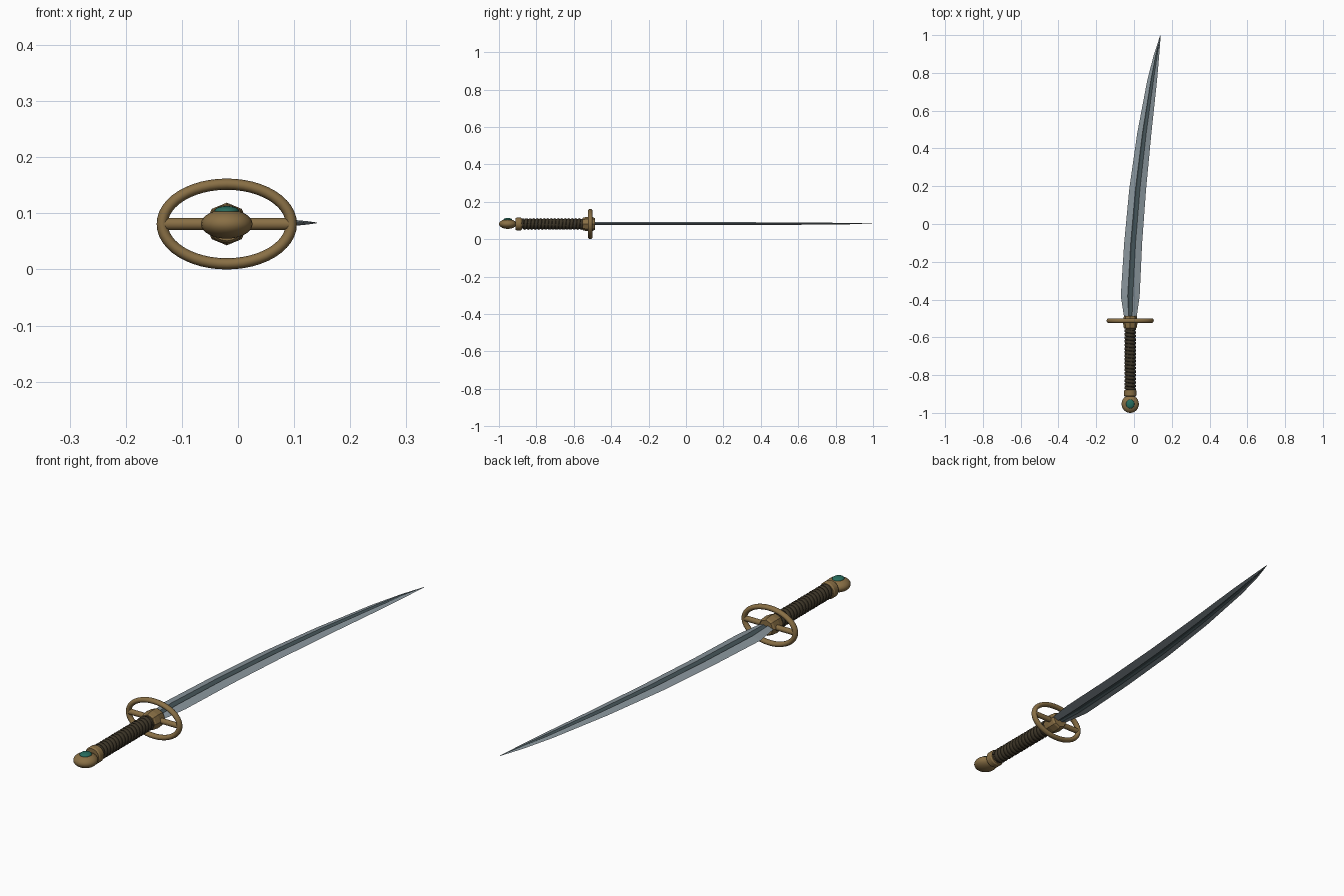
import bpy, bmesh, math
from mathutils import Vector, Matrix

if "Cube" in bpy.data.objects:
    bpy.data.objects.remove(bpy.data.objects["Cube"])

CX, CZ = -0.02, 0.081   # axis of the hilt


def mat(name, r, g, b):
    m = bpy.data.materials.new(name)
    m.diffuse_color = (r, g, b, 1)
    m.use_nodes = True
    m.node_tree.nodes["Principled BSDF"].inputs["Base Color"].default_value = m.diffuse_color
    return m


BRASS = mat("brass", 0.25, 0.16, 0.06)
LEATHER = mat("leather", 0.045, 0.035, 0.02)
STEEL = mat("steel", 0.25, 0.30, 0.33)
DARK = mat("dark_steel", 0.06, 0.09, 0.10)
GREEN = mat("green_gem", 0.02, 0.15, 0.11)


def finish(name, bm, *mats, smooth=None):
    bmesh.ops.recalc_face_normals(bm, faces=bm.faces)
    me = bpy.data.meshes.new(name)
    bm.to_mesh(me)
    bm.free()
    ob = bpy.data.objects.new(name, me)
    bpy.context.collection.objects.link(ob)
    for m in mats:
        me.materials.append(m)
    if smooth:
        bpy.ops.object.select_all(action='DESELECT')
        ob.select_set(True)
        bpy.context.view_layer.objects.active = ob
        bpy.ops.object.shade_smooth_by_angle(angle=math.radians(smooth))
    return ob


def skin(bm, rings, closed=False, caps=True):
    """Join rings of points into a tube."""
    vs = [[bm.verts.new(p) for p in r] for r in rings]
    n = len(vs[0])
    pairs = list(zip(vs, vs[1:])) + ([(vs[-1], vs[0])] if closed else [])
    for a, b in pairs:
        for i in range(n):
            j = (i + 1) % n
            bm.faces.new((a[i], a[j], b[j], b[i]))
    if caps and not closed:
        bm.faces.new(vs[0])
        bm.faces.new(vs[-1])


def lathe(name, profile, sides, m, smooth=None):
    """Turn (y, radius) points around the hilt axis."""
    bm = bmesh.new()
    rings = []
    for y, r in profile:
        rings.append([(CX + r * math.sin(2 * math.pi * i / sides), y,
                       CZ + r * math.cos(2 * math.pi * i / sides)) for i in range(sides)])
    skin(bm, rings)
    return finish(name, bm, m, smooth=smooth)


def ellipsoid(name, centre, size, m):
    bm = bmesh.new()
    bmesh.ops.create_uvsphere(bm, u_segments=24, v_segments=14, radius=1,
                              matrix=Matrix.LocRotScale(Vector(centre), None, Vector(size)))
    return finish(name, bm, m, smooth=60)


# blade: y, left edge x, right edge x, half thickness
stations = [(-0.51, -0.050, 0.012, 0.0085), (-0.38, -0.070, 0.030, 0.0085),
            (-0.10, -0.052, 0.043, 0.0085), (0.185, -0.025, 0.064, 0.0080),
            (0.48, 0.017, 0.092, 0.0070), (0.76, 0.070, 0.122, 0.0050),
            (0.90, 0.106, 0.134, 0.0030), (0.998, 0.1385, 0.1415, 0.0006)]
half = [(-1, 0), (-0.27, 1), (-0.10, 0.5), (0.10, 0.5), (0.27, 1)]
section = half + [(-u, -t) for u, t in half]
bm = bmesh.new()
skin(bm, [[((l + r) / 2 + u * (r - l) / 2, y, CZ + 0.002 + t * h) for u, t in section]
          for y, l, r, h in stations])
n = len(section)
bm.faces.ensure_lookup_table()
for k in range((len(stations) - 1) * n):
    if k % 5 in (1, 2, 3):          # fuller strips on both sides
        bm.faces[k].material_index = 1
finish("blade", bm, STEEL, DARK)

# guard: oval ring and crossbar
bm = bmesh.new()
rings = []
for i in range(48):
    a = 2 * math.pi * i / 48
    c = Vector((CX + 0.115 * math.cos(a), -0.512, CZ + 0.071 * math.sin(a)))
    out = Vector((math.cos(a) / 0.115, 0, math.sin(a) / 0.071)).normalized()
    rings.append([c + 0.01 * math.cos(b) * out + Vector((0, 0.012 * math.sin(b), 0))
                  for b in (2 * math.pi * j / 12 for j in range(12))])
skin(bm, rings, closed=True)
finish("guard_ring", bm, BRASS, smooth=60)

bm = bmesh.new()
bmesh.ops.create_cone(bm, cap_ends=True, segments=16, radius1=0.011, radius2=0.011, depth=0.23,
                      matrix=Matrix.Translation((CX, -0.512, CZ)) @ Matrix.Rotation(math.pi / 2, 4, 'Y'))
finish("guard_crossbar", bm, BRASS, smooth=40)

# collars at each end of the grip
lathe("guard_collar", [(-0.553, 0.031), (-0.548, 0.035), (-0.525, 0.038), (-0.495, 0.036),
                       (-0.487, 0.031)], 8, BRASS)
lathe("pommel_collar", [(-0.912, 0.030), (-0.906, 0.034), (-0.884, 0.034), (-0.878, 0.030)],
      20, BRASS, 30)

# wrapped grip: core plus a spiral cord
lathe("grip_core", [(-0.89, 0.025), (-0.72, 0.027), (-0.54, 0.026)], 20, LEATHER, 40)
bm = bmesh.new()
turns, steps, y0, y1 = 17, 20, -0.876, -0.556
rings = []
for i in range(turns * steps + 1):
    a = 2 * math.pi * i / steps
    y = y0 + (y1 - y0) * i / (turns * steps)
    out = Vector((math.cos(a), 0, math.sin(a)))
    c = Vector((CX, y, CZ)) + 0.0245 * out
    rings.append([c + 0.0065 * math.cos(b) * out + Vector((0, 0.009 * math.sin(b), 0))
                  for b in (2 * math.pi * j / 8 for j in range(8))])
skin(bm, rings)
finish("grip_wrap", bm, LEATHER, smooth=60)

# pommel with inset gem
ellipsoid("pommel", (CX, -0.953, CZ), (0.046, 0.047, 0.026), BRASS)
ellipsoid("pommel_gem", (CX, -0.953, CZ + 0.023), (0.022, 0.024, 0.009), GREEN)
